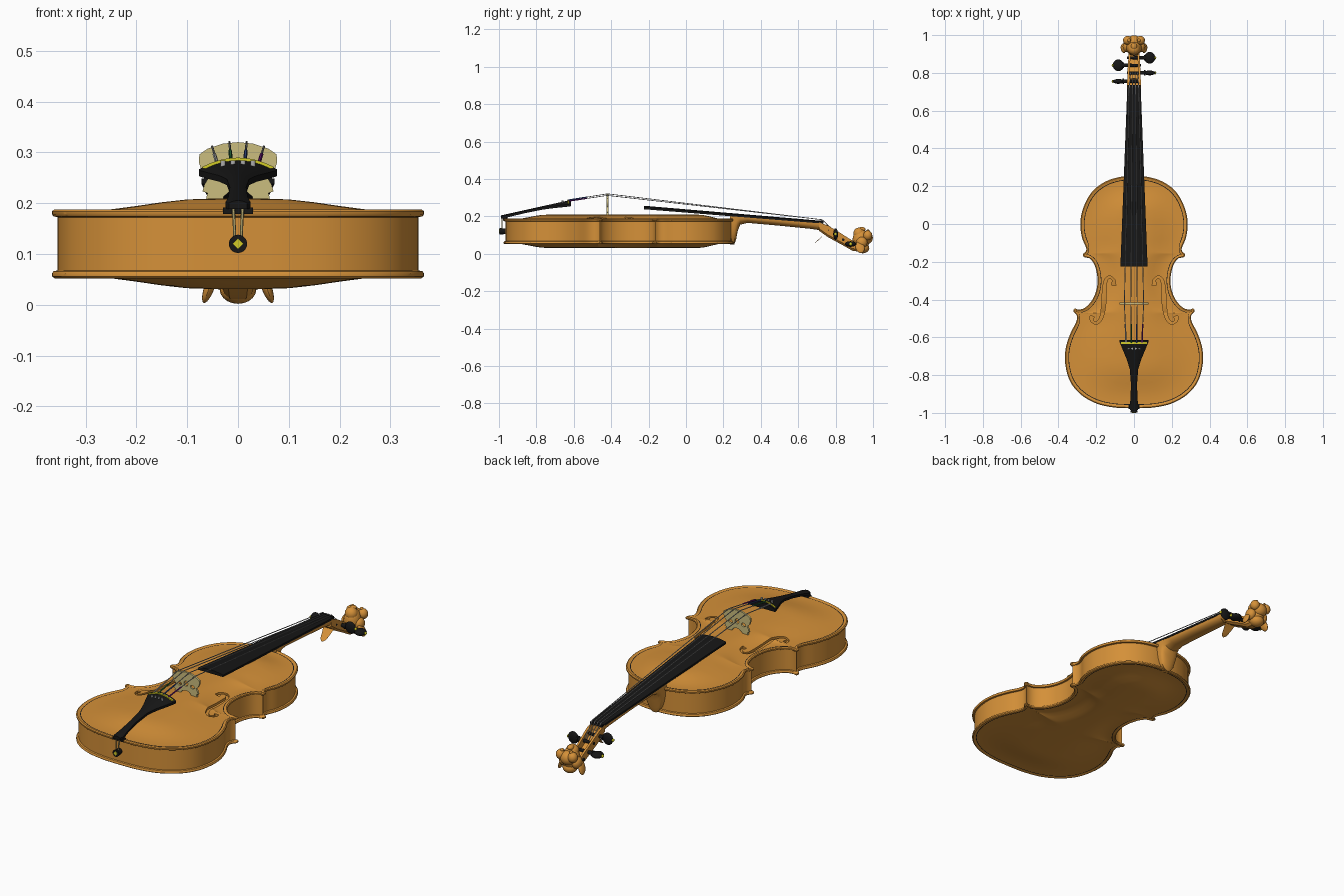
import bpy, bmesh, math
from mathutils import Vector, Matrix, Euler

if "Cube" in bpy.data.objects:
    bpy.data.objects.remove(bpy.data.objects["Cube"])

def material(name, r, g, b):
    m = bpy.data.materials.new(name)
    m.diffuse_color = (r, g, b, 1)
    m.use_nodes = True
    m.node_tree.nodes["Principled BSDF"].inputs["Base Color"].default_value = m.diffuse_color
    return m

WOOD = material("varnished_wood", .66, .28, .04)
BLACK = material("ebony", .008, .008, .008)
MAPLE = material("pale_maple", .60, .51, .21)
STEEL = material("string_grey", .42, .42, .42)
YELLOW = material("yellow_trim", .65, .6, .02)
GREEN = material("green_winding", .02, .16, .05)
BLUE = material("blue_winding", .04, .08, .28)
PURPLE = material("purple_winding", .17, .01, .24)

def finish(name, bm, *mats):
    bmesh.ops.recalc_face_normals(bm, faces=bm.faces)
    me = bpy.data.meshes.new(name)
    bm.to_mesh(me)
    bm.free()
    ob = bpy.data.objects.new(name, me)
    bpy.context.collection.objects.link(ob)
    for m in mats:
        me.materials.append(m)
    return ob

def loft(name, rings, mats, caps=True, stripe=None, merge=False):
    """Skin equal-length closed rings; ring band number 'stripe' gets the second material."""
    bm = bmesh.new()
    vs = [[bm.verts.new(p) for p in r] for r in rings]
    n = len(rings[0])
    for j in range(len(vs) - 1):
        for i in range(n):
            k = (i + 1) % n
            f = bm.faces.new((vs[j][i], vs[j][k], vs[j + 1][k], vs[j + 1][i]))
            f.material_index = int(j == stripe)
    if caps:
        bm.faces.new(vs[0])
        bm.faces.new(vs[-1])
    if merge:
        bmesh.ops.remove_doubles(bm, verts=bm.verts, dist=2e-5)
    return finish(name, bm, *mats)

def ball(name, c, r, mat, rot=(0, 0, 0), seg=20):
    bm = bmesh.new()
    m = Matrix.LocRotScale(Vector(c), Euler(rot), Vector(r))
    bmesh.ops.create_uvsphere(bm, u_segments=seg, v_segments=seg // 2, radius=1, matrix=m)
    return finish(name, bm, mat)

def rod(name, a, b, r1, r2, mat, seg=20):
    a, b = Vector(a), Vector(b)
    bm = bmesh.new()
    m = Matrix.Translation((a + b) / 2) @ (b - a).to_track_quat('Z', 'Y').to_matrix().to_4x4()
    bmesh.ops.create_cone(bm, cap_ends=True, segments=seg, radius1=r1, radius2=r2,
                          depth=(b - a).length, matrix=m)
    return finish(name, bm, mat)

def curve_mesh(name, splines, mat, dims, cyclic, **settings):
    cu = bpy.data.curves.new(name, 'CURVE')
    cu.dimensions = dims
    for k, v in settings.items():
        setattr(cu, k, v)
    for pts in splines:
        sp = cu.splines.new('POLY')
        sp.points.add(len(pts) - 1)
        for p, co in zip(sp.points, pts):
            p.co = (*co, 1)
        sp.use_cyclic_u = cyclic
    cu.materials.append(mat)
    ob = bpy.data.objects.new(name, cu)
    bpy.context.collection.objects.link(ob)
    bpy.ops.object.select_all(action='DESELECT')
    ob.select_set(True)
    bpy.context.view_layer.objects.active = ob
    bpy.ops.object.convert(target='MESH')
    return bpy.context.view_layer.objects.active

def wire(name, pts, r, mat):
    return curve_mesh(name, [pts], mat, '3D', False, bevel_depth=r, bevel_resolution=1, use_fill_caps=True)

def smooth_path(pts, count):
    """Hermite spline through 2D points, resampled evenly."""
    P = [Vector(p) for p in pts]
    t = [0]
    for a, b in zip(P, P[1:]):
        t.append(t[-1] + (b - a).length)
    last = len(P) - 1
    M = [(P[min(i + 1, last)] - P[max(i - 1, 0)]) / (t[min(i + 1, last)] - t[max(i - 1, 0)]) for i in range(last + 1)]
    fine = []
    for i in range(last):
        h = t[i + 1] - t[i]
        for k in range(16):
            u = k / 16
            fine.append((2*u**3 - 3*u*u + 1) * P[i] + (u**3 - 2*u*u + u) * h * M[i]
                        + (3*u*u - 2*u**3) * P[i + 1] + (u**3 - u*u) * h * M[i + 1])
    fine.append(P[-1])
    acc = [0]
    for a, b in zip(fine, fine[1:]):
        acc.append(acc[-1] + (b - a).length)
    out, j = [], 0
    for k in range(count + 1):
        d = acc[-1] * k / count
        while j < len(acc) - 2 and acc[j + 1] < d:
            j += 1
        out.append(fine[j].lerp(fine[j + 1], (d - acc[j]) / (acc[j + 1] - acc[j])))
    return out

# Body outline: right half, mirrored to a closed loop
half = smooth_path([(0, .255), (.08, .248), (.16, .22), (.225, .167), (.267, .09), (.284, .01), (.276, -.07),
    (.252, -.132), (.258, -.15), (.272, -.16), (.264, -.176), (.235, -.182), (.21, -.215), (.194, -.28), (.197, -.34),
    (.22, -.4), (.262, -.445), (.296, -.453), (.315, -.447), (.32, -.465), (.303, -.483), (.305, -.515), (.337, -.58),
    (.362, -.66), (.364, -.74), (.34, -.83), (.285, -.9), (.2, -.95), (.1, -.972), (0, -.976)], 180)
half[0].x = half[-1].x = 0
loop = half + [Vector((-p.x, p.y)) for p in half[-2:0:-1]]
L = len(loop)
i0 = next(i for i, p in enumerate(half) if p.y < .03)
i1 = next(i for i, p in enumerate(half) if p.y < -.7)
spine_y = [.03 - .73 * min(1, max(0, (i - i0) / (i1 - i0))) for i in range(181)]
spine = [Vector((0, spine_y[min(i, L - i)])) for i in range(L)]

def inset(d):
    pts = []
    for i, p in enumerate(loop):
        tan = (loop[(i + 1) % L] - loop[i - 1]).normalized()
        pts.append(p + Vector((tan.y, -tan.x)) * d)
    for _ in range(int(d / .003)):
        pts = [pts[i] * .5 + (pts[i - 1] + pts[(i + 1) % L]) * .25 for i in range(L)]
    return pts

def arch(t):
    s = min(1, max(0, (.93 - t) / .75))
    return .184 + .025 * s * s * (3 - 2 * s)

# Arched plates with purfling line; the back mirrors the top
inner = inset(.03)
fan = [0, .15, .3, .45, .6, .75, .9]
layers = [([s.lerp(p, t) for s, p in zip(spine, inner)], arch(t) - .013) for t in fan]
layers += [(inset(d), z) for d, z in [(.012, .172), (.003, .174), (0, .178), (0, .184), (.005, .188),
           (.012, .187), (.018, .184), (.0215, .184), (.03, .184)]]
layers += [([s.lerp(p, t) for s, p in zip(spine, inner)], arch(t)) for t in reversed(fan)]
def plate(name, f):
    return loft(name, [[(p.x, p.y, f(z)) for p in ring] for ring, z in layers], (WOOD, BLACK), False, 13, True)
top = plate("top_plate", lambda z: z)
plate("back_plate", lambda z: .24 - z)
loft("ribs", [[(p.x, p.y, z) for p in inset(.011)] for z in (.06, .1, .14, .18)], (WOOD,), False)

# Curved sound holes cut through the top
path = smooth_path([(.108, -.325), (.108, -.296), (.13, -.28), (.15, -.3), (.157, -.36), (.162, -.44),
                    (.175, -.5), (.2, -.525), (.223, -.512), (.222, -.488)], 40)
for side in (1, -1):
    left, right = [], []
    for i, p in enumerate(path):
        u = i / 40
        w = .005 + .006 * math.sin(math.pi * u) ** 2 + .007 * max(0, 1 - min(u, 1 - u) / .09)
        d = (path[min(i + 1, 40)] - path[max(i - 1, 0)]).normalized()
        n = Vector((-d.y, d.x)) * w
        left.append(p + n)
        right.append(p - n)
    edge = [(side * p.x, p.y) for p in left + right[::-1]]
    cutter = loft("sound_hole_cutter", [[(x, y, z) for x, y in edge] for z in (.15, .25)], (WOOD,))
    cutter.hide_render = True
    mod = top.modifiers.new("sound_hole", 'BOOLEAN')
    mod.operation, mod.solver, mod.object = 'DIFFERENCE', 'EXACT', cutter
    bpy.context.view_layer.objects.active = top
    bpy.ops.object.modifier_apply(modifier=mod.name)
    bpy.data.objects.remove(cutter)

# Fingerboard, neck with heel, nut
board_z = lambda y: .2375 - .0847 * y
board_w = lambda y: .072 - (y + .225) * .0385
def crowned(y, z, w, drop, thick):
    xs = [w * (k / 6 - 1) for k in range(13)]
    up = [(x, y, z - drop * (x / w) ** 2) for x in xs]
    return up + [(w, y, z - drop - thick), (-w, y, z - drop - thick)]
loft("fingerboard", [crowned(y, board_z(y), board_w(y), board_w(y) * .12, .01) for y in (-.225, .2, .725)], (BLACK,))
loft("nut", [crowned(y, board_z(y) + .003, .035, .004, .012) for y in (.722, .735)], (BLACK,))
neck = []
for y, bottom, k in [(.235, .05, 1), (.258, .05, 1), (.268, .075, 1), (.276, .12, 1), (.29, .155, .98),
                     (.33, .165, .96), (.5, .15, .95), (.66, .134, .96), (.725, .125, 1)]:
    zt, w = board_z(y) - .012, board_w(y) * k
    neck.append([(w * math.cos(a), y, zt - (zt - bottom) * math.sin(a) ** .8 if 0 < a < 3.14 else zt)
                 for a in [math.pi * i / 16 for i in range(17)]])
loft("neck", neck, (WOOD,))

# Pegbox channel, back spur
box = []
for y, zt, zb, w in [(.712, .168, .122, .036), (.76, .15, .088, .036), (.83, .108, .05, .033), (.89, .07, .016, .029), (.93, .06, .01, .027)]:
    i, fl = w - .011, zb + .018
    box.append([(-w, y, zt), (-w, y, zb + .012), (-w + .012, y, zb), (w - .012, y, zb), (w, y, zb + .012),
                (w, y, zt), (i, y, zt), (i, y, fl), (-i, y, fl), (-i, y, zt)])
loft("pegbox", box, (WOOD,))
loft("back_spur", [[(r * 1.3 * math.cos(a), y + r * .7 * math.sin(a), z + r * .7 * math.sin(a))
     for a in [math.tau * i / 14 for i in range(14)]] for y, z, r in
     [(.755, .12, .026), (.735, .1, .022), (.715, .08, .017), (.698, .066, .013), (.688, .058, .005)]], (WOOD,))

# Carved animal head at the end of the pegbox
ball("head_skull", (0, .935, .07), (.042, .045, .062), WOOD)
ball("head_crown", (0, .925, .108), (.032, .03, .032), WOOD)
ball("head_muzzle", (0, .965, .085), (.038, .034, .035), WOOD)
ball("head_chin", (0, .945, .03), (.036, .035, .028), WOOD)
ball("head_nose", (0, .94, .13), (.016, .02, .013), WOOD)
for s in (1, -1):
    ball("head_brow", (s * .034, .972, .098), (.024, .024, .026), WOOD)
    ball("head_eye", (s * .026, .972, .122), (.009, .009, .008), WOOD)
    ball("head_cheek", (s * .036, .94, .06), (.024, .03, .03), WOOD)
    ball("head_ear", (s * .056, .93, .035), (.01, .024, .034), WOOD, (.3, s * -.35, 0))

# Tuning pegs
for y, z, s, upright in [(.755, .125, -1, 1), (.84, .075, -1, 0), (.8, .105, 1, 1), (.88, .052, 1, 0)]:
    rod("peg_shaft", (-s * .036, y, z), (s * .07, y, z), .007, .01, BLACK)
    rod("peg_collar", (s * .052, y, z), (s * .06, y, z), .014, .014, BLACK)
    ball("peg_head", (s * .083, y, z), (.029, .013 if upright else .031, .031 if upright else .015), BLACK)
    ball("peg_tip", (s * .112, y, z), (.006, .008, .008), YELLOW, seg=12)

# Bridge with pierced openings
prof = [(0, .32), (.03, .317), (.06, .307), (.076, .296), (.077, .28), (.071, .263), (.058, .25), (.066, .237),
        (.07, .223), (.06, .22), (.064, .203), (.03, .203), (.028, .213), (.018, .222), (0, .227)]
outline = [(x, z, 0) for x, z in prof] + [(-x, z, 0) for x, z in prof[-2:0:-1]]
def hole(cx, cz, rx, rz):
    return [(cx + rx * math.cos(a), cz + rz * math.sin(a), 0) for a in [math.tau * i / 16 for i in range(16)]]
bridge = curve_mesh("bridge", [outline, hole(0, .262, .011, .014), hole(.037, .253, .012, .009), hole(-.037, .253, .012, .009)],
                    MAPLE, '2D', True, extrude=.005, fill_mode='BOTH')
bridge.matrix_world = Matrix.Translation((0, -.42, 0)) @ Matrix.Rotation(math.pi / 2, 4, 'X')

# Tailpiece, saddle, tail cord and end pin
tail_z = lambda y: .288 + (y + .615) * .222
loft("tailpiece", [crowned(y, tail_z(y), w, w * .28, .012) for y, w in [(-.615, .077), (-.625, .076), (-.67, .058),
     (-.72, .037), (-.77, .022), (-.85, .016), (-.93, .019), (-.975, .025), (-.988, .018)]], (BLACK,))
loft("tailpiece_bar", [crowned(y, .2895, .07, .018, .003) for y in (-.634, -.626)], (YELLOW,))
loft("saddle", [crowned(y, .194, .03, .003, .012) for y in (-.979, -.955)], (BLACK,))
rod("end_pin", (0, -.96, .12), (0, -.997, .12), .014, .018, BLACK)
rod("end_pin_inlay", (0, -.995, .12), (0, -1, .12), .011, .011, YELLOW, 4)
for s in (1, -1):
    wire("tail_cord", [(s * .009, -.955, .2), (s * .01, -.982, .2), (s * .008, -.984, .17), (s * .006, -.985, .125)], .003, MAPLE)

# Strings, coloured windings and fine tuners
for k, winding in zip((-1.5, -.5, .5, 1.5), (STEEL, GREEN, BLUE, PURPLE)):
    xt, xb, xn = k * .028, k * .034, k * .017
    zt = tail_z(-.63) + .003 - .0216 * (xt / .077) ** 2
    zb = .3215 - .022 * (xb / .077) ** 2
    start, mid = Vector((xt, -.63, zt)), Vector((xb, -.42, zb))
    wire("string", [start, mid, (xn, .728, .182), (xn * .7, .8, .115)], .0022, STEEL)
    wire("string_winding", [start, start.lerp(mid, .48)], .0036, winding)
    rod("fine_tuner", (xt * .7, -.66, tail_z(-.66) - .012), (xt * .7, -.66, tail_z(-.66) + .006), .005, .005, STEEL, 12)

# Smooth shading with crisp edges
for ob in bpy.context.collection.objects:
    ob.select_set(True)
    bpy.context.view_layer.objects.active = ob
bpy.ops.object.shade_smooth_by_angle(angle=math.radians(38))
